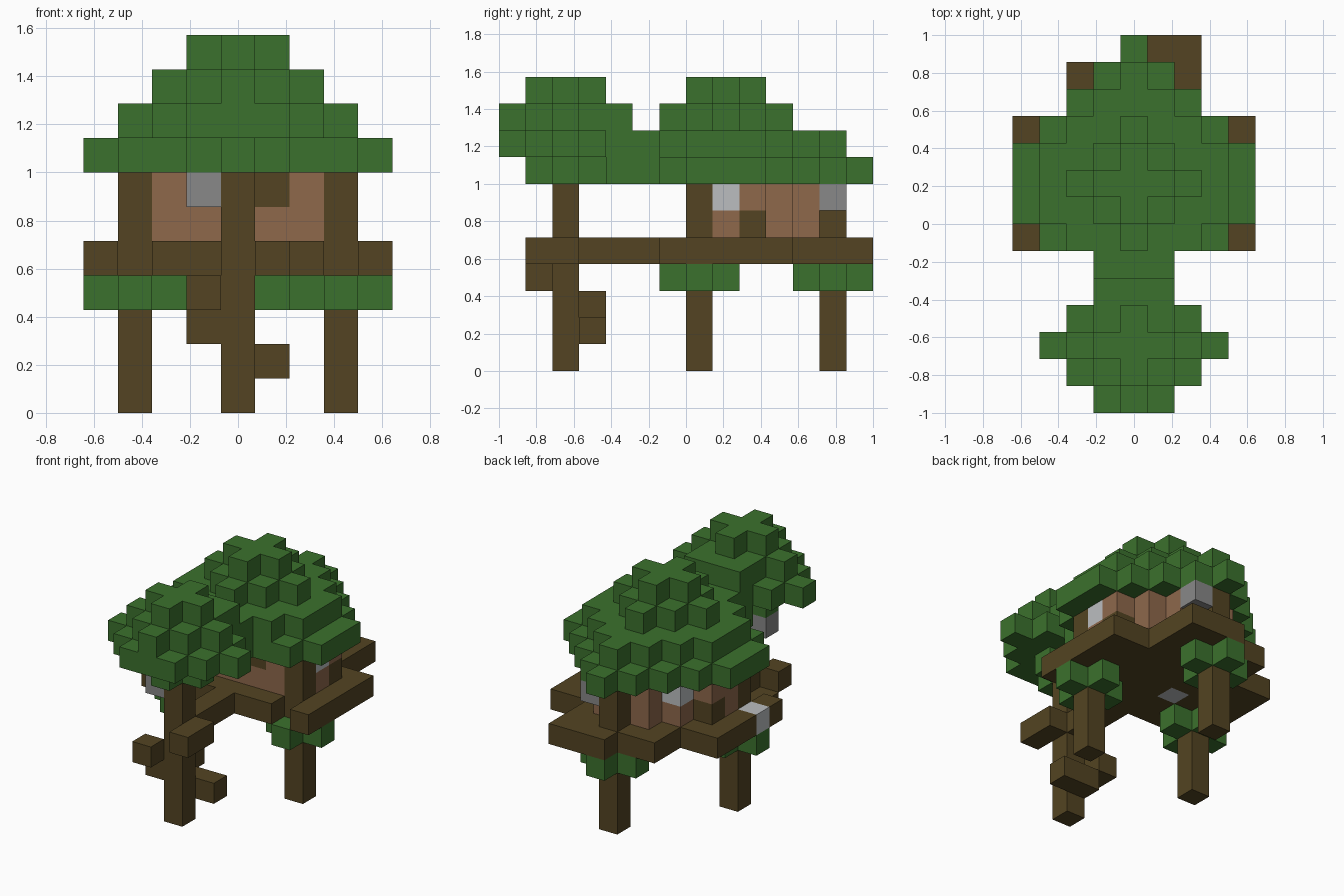
import bpy
import bmesh
from mathutils import Vector

V = 1 / 7  # edge length of one block

if "Cube" in bpy.data.objects:
    bpy.data.objects.remove(bpy.data.objects["Cube"], do_unlink=True)


def material(name, rgb):
    color = [(c / 255 / 12.92) if c < 11 else ((c / 255 + 0.055) / 1.055) ** 2.4 for c in rgb]
    m = bpy.data.materials.new(name)
    m.use_nodes = True
    m.diffuse_color = (*color, 1)
    bsdf = m.node_tree.nodes["Principled BSDF"]
    bsdf.inputs["Base Color"].default_value = (*color, 1)
    bsdf.inputs["Roughness"].default_value = 0.9
    return m


leaf = material("leaf green", (59, 113, 45))
bark = material("bark brown", (83, 68, 34))
plank = material("plank tan", (142, 104, 75))
stone = material("stone grey", (136, 136, 136))
pale = material("pale grey", (187, 190, 192))


def box(xs, ys, zs):
    """All block cells in inclusive index ranges."""
    return {(i, j, k)
            for i in range(xs[0], xs[1] + 1)
            for j in range(ys[0], ys[1] + 1)
            for k in range(zs[0], zs[1] + 1)}


def diamond(ci, cj, r, k, half=9, low=0, high=13):
    """A flat diamond of cells, clipped in x and y."""
    return {(i, j, k)
            for i in range(ci - r, ci + r + 1)
            for j in range(cj - r, cj + r + 1)
            if abs(i - ci) + abs(j - cj) <= r and abs(i - ci) <= half and low <= j <= high}


def build(name, cells, mat):
    """Outer shell of a set of cells."""
    bm = bmesh.new()
    for cell in sorted(cells):
        mid = Vector((cell[0] * V, (cell[1] - 6.5) * V, (cell[2] + 0.5) * V))
        for axis in range(3):
            for sign in (-1, 1):
                near = list(cell)
                near[axis] += sign
                if tuple(near) in cells:
                    continue
                n, u = Vector(), Vector()
                n[axis] = sign
                u[(axis + 1) % 3] = 1
                w = n.cross(u)
                bm.faces.new([bm.verts.new(mid + (n + a * u + b * w) * V / 2)
                              for a, b in ((-1, -1), (1, -1), (1, 1), (-1, 1))])
    bmesh.ops.remove_doubles(bm, verts=bm.verts[:], dist=V / 100)
    mesh = bpy.data.meshes.new(name)
    bm.to_mesh(mesh)
    bm.free()
    mesh.materials.append(mat)
    bpy.context.collection.objects.link(bpy.data.objects.new(name, mesh))


# Four trunks, each running from the ground up to the leaves
trunks = {"front_trunk": (0, 2), "back_trunk": (0, 12),
          "left_trunk": (3, 7), "right_trunk": (-3, 7)}
posts = set()
for name, (i, j) in trunks.items():
    cells = box((i, i), (j, j), (0, 6))
    posts |= cells
    build(name, cells, bark)

# Leaf collars just under the deck
for name, (i, j) in trunks.items():
    if name != "front_trunk":
        build(name.replace("trunk", "leaf_collar"), diamond(i, j, 1, 3) - posts, leaf)

# Steps winding round the front trunk
build("winding_steps", {(1, 3, 1), (0, 3, 1), (-1, 3, 2), (-1, 2, 2), (-1, 1, 3)}, bark)

# Deck, side balconies and the bridge to the front trunk
floor_lights = {(-4, 7, 4), (-1, 8, 4)}
deck = box((-2, 2), (6, 12), (4, 4)) | box((-4, 4), (7, 10), (4, 4))
deck |= box((0, 2), (13, 13), (4, 4)) | {(4, 6, 4), (-4, 6, 4)}
bridge = box((1, 1), (1, 2), (4, 4)) | box((0, 0), (3, 5), (4, 4))
build("deck", (deck | bridge) - posts - floor_lights, bark)
build("floor_lights", floor_lights, pale)

# Cabin walls: straight front, stepped back
walls = box((-2, 2), (7, 7), (5, 6))
for s in (-1, 1):
    for i, j in ((3, 8), (3, 9), (2, 10), (1, 11)):
        walls |= box((s * i, s * i), (j, j), (5, 6))
windows = {(3, 8, 6), (-2, 10, 6)}
beams = {(1, 7, 6), (3, 9, 5), (-3, 9, 5)}
build("cabin_walls", walls - windows - beams, plank)
build("windows", windows, pale)
build("wall_beams", beams, bark)

# Blocks hung on the trunks
build("front_lantern", {(-1, 2, 6)}, stone)
build("back_lantern", {(1, 12, 6)}, stone)

# Leaf roof: large crown over the cabin, small one over the front trunk
roof = diamond(0, 8, 5, 7, half=4, low=6)
roof |= diamond(0, 8, 4, 8, half=3, low=5)
roof |= diamond(0, 8, 2, 9) | diamond(0, 8, 1, 10)
roof |= diamond(0, 2, 1, 7) | diamond(0, 2, 3, 8, high=4)
roof |= diamond(0, 2, 2, 9) | diamond(0, 2, 1, 10)
roof |= box((-1, 1), (4, 5), (7, 8)) | box((-1, 1), (4, 4), (9, 9))
build("leaf_roof", roof, leaf)
